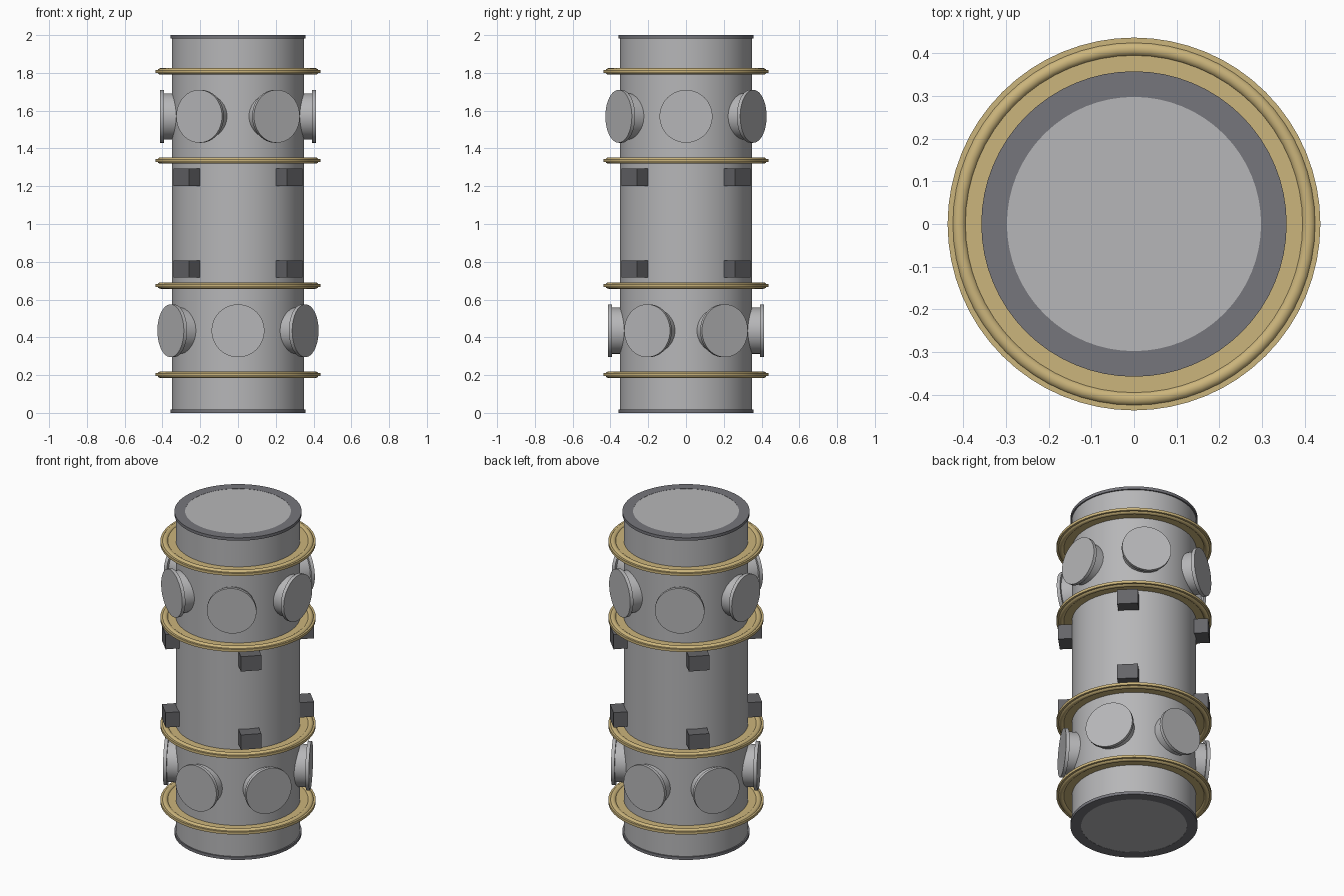
import bpy
import math
from mathutils import Matrix, Vector

cube = bpy.data.objects.get("Cube")
if cube:
    bpy.data.objects.remove(cube)


def make_material(name, color):
    mat = bpy.data.materials.new(name)
    mat.use_nodes = True
    rgba = (*color, 1.0)
    mat.diffuse_color = rgba
    mat.node_tree.nodes["Principled BSDF"].inputs["Base Color"].default_value = rgba
    return mat


HULL = make_material("light grey hull", (0.47, 0.47, 0.48))
RIM = make_material("dark grey rim", (0.18, 0.18, 0.20))
BLOCK = make_material("charcoal block", (0.13, 0.13, 0.14))
GOLD = make_material("muted gold", (0.60, 0.46, 0.20))


def lathe(name, profile, mat, matrix=Matrix(), steps=64, closed=False):
    """Revolve (radius, height) points; open profiles get flat end caps."""
    verts = [(r * math.cos(a), r * math.sin(a), z)
             for r, z in profile
             for a in (2 * math.pi * i / steps for i in range(steps))]
    rows = len(profile)
    faces = []
    for j in range(rows if closed else rows - 1):
        k = (j + 1) % rows
        for i in range(steps):
            n = (i + 1) % steps
            faces.append((j * steps + i, j * steps + n, k * steps + n, k * steps + i))
    if not closed:
        faces.append(tuple(reversed(range(steps))))
        faces.append(tuple(range((rows - 1) * steps, rows * steps)))
    mesh = bpy.data.meshes.new(name)
    mesh.from_pydata(verts, [], faces)
    mesh.materials.append(mat)
    obj = bpy.data.objects.new(name, mesh)
    obj.matrix_world = matrix
    bpy.context.collection.objects.link(obj)
    bpy.ops.object.select_all(action="DESELECT")
    obj.select_set(True)
    bpy.context.view_layer.objects.active = obj
    bpy.ops.object.shade_smooth_by_angle(angle=math.radians(35))
    return obj


def outward(angle, radius, z):
    """Placement on the hull with local z pointing away from the axis."""
    return (Matrix.Translation((0, 0, z)) @ Matrix.Rotation(angle, 4, "Z")
            @ Matrix.Translation((radius, 0, 0)) @ Matrix.Rotation(math.pi / 2, 4, "Y"))


# Hull tube, its ends just inside the rims
lathe("hull", [(0.35, 0.001), (0.35, 1.999)], HULL)

# Dark end rims
for name, z in (("bottom_rim", 0.0), ("top_rim", 1.982)):
    lathe(name, [(0.298, z), (0.358, z), (0.358, z + 0.018), (0.298, z + 0.018)],
          RIM, closed=True)

# Gold collars: thin plate with a rounded bead on it
bead = [(0.41 + 0.017 * math.cos(t), 0.017 * math.sin(t))
        for t in (2 * math.pi * i / 16 for i in range(16))]
for i, z in enumerate((0.202, 0.674, 1.336, 1.808), 1):
    place = Matrix.Translation((0, 0, z))
    lathe(f"collar_plate_{i}", [(0.34, -0.008), (0.437, -0.008), (0.437, 0.008), (0.34, 0.008)],
          GOLD, place, closed=True)
    lathe(f"collar_bead_{i}", bead, GOLD, place, closed=True)

# Two staggered rows of six round docking ports: neck and wider lid
port = [(0.122, 0.0), (0.122, 0.092), (0.14, 0.092), (0.14, 0.112)]
for row, z, turn in (("lower", 0.435, 30), ("upper", 1.57, 0)):
    for i in range(6):
        lathe(f"{row}_port_{i + 1}", port, HULL,
              outward(math.radians(turn + 60 * i), 0.3, z), steps=48)

# Square mounting blocks on the diagonals
for row, z in (("lower", 0.762), ("upper", 1.248)):
    for i in range(4):
        bpy.ops.mesh.primitive_cube_add(size=1)
        block = bpy.context.object
        block.name = f"{row}_mounting_block_{i + 1}"
        block.matrix_world = (outward(math.radians(45 + 90 * i), 0.368, z)
                              @ Matrix.Diagonal(Vector((0.092, 0.117, 0.112, 1))))
        block.data.materials.append(BLOCK)
